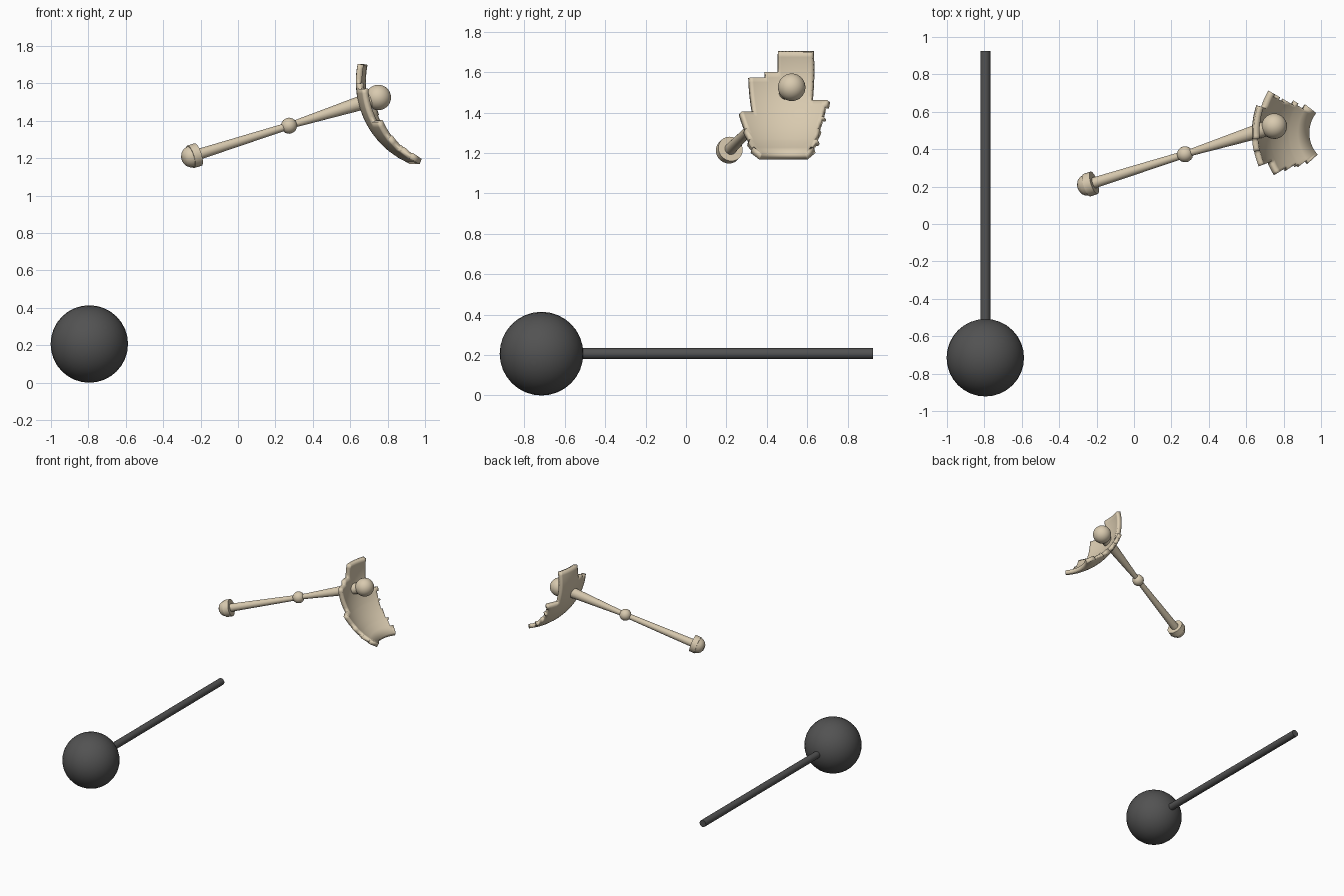
import bpy, bmesh, math
from mathutils import Vector, Matrix

if "Cube" in bpy.data.objects:
    bpy.data.objects.remove(bpy.data.objects["Cube"])


def material(name, rgb):
    m = bpy.data.materials.new(name)
    m.use_nodes = True
    m.diffuse_color = (*rgb, 1)
    m.node_tree.nodes["Principled BSDF"].inputs["Base Color"].default_value = (*rgb, 1)
    return m


tan = material("warm tan", (0.69, 0.59, 0.43))
dark = material("dark grey", (0.085, 0.085, 0.085))


def finish(name, bm, mat):
    bmesh.ops.recalc_face_normals(bm, faces=bm.faces)
    mesh = bpy.data.meshes.new(name)
    bm.to_mesh(mesh)
    bm.free()
    mesh.materials.append(mat)
    ob = bpy.data.objects.new(name, mesh)
    bpy.context.collection.objects.link(ob)
    bpy.ops.object.select_all(action="DESELECT")
    ob.select_set(True)
    bpy.context.view_layer.objects.active = ob
    bpy.ops.object.shade_smooth_by_angle(angle=math.radians(35))
    return ob


def frame(origin, direction):
    # local z runs along the direction
    turn = Vector(direction).to_track_quat("Z", "Y").to_matrix().to_4x4()
    return Matrix.Translation(origin) @ turn


def ball(name, centre, radius, direction, mat, segments=32):
    bm = bmesh.new()
    bmesh.ops.create_uvsphere(bm, u_segments=segments, v_segments=segments // 2,
                              radius=radius, matrix=frame(centre, direction))
    return finish(name, bm, mat)


def lathe(name, profile, origin, direction, mat, sides=24):
    # revolve (distance, radius) pairs around the direction
    bm = bmesh.new()
    rings = []
    for t, r in profile:
        rings.append([bm.verts.new((r * math.cos(i * math.tau / sides),
                                    r * math.sin(i * math.tau / sides), t))
                      for i in range(sides)])
    for a, b in zip(rings, rings[1:]):
        for i in range(sides):
            j = (i + 1) % sides
            bm.faces.new((a[i], a[j], b[j], b[i]))
    bm.faces.new(rings[0])
    bm.faces.new(rings[-1])
    bm.transform(frame(origin, direction))
    return finish(name, bm, mat)


# Dark ball with its long straight rod
weight = Vector((-0.795, -0.715, 0.207))
ball("dark_ball", weight, 0.207, (0, 1, 0), dark)
lathe("dark_rod", [(0, 0.027), (1.64, 0.027)], weight, (0, 1, 0), dark)

# Tan arm: knob, slim handle, middle joint, flaring neck, end ball
start = Vector((-0.245, 0.21, 1.21))
tip = Vector((0.75, 0.523, 1.525))
axis = (tip - start).normalized()
length = (tip - start).length
joint = 0.567
lathe("end_knob", [(-0.055, 0.022), (-0.045, 0.04), (-0.028, 0.053),
                   (-0.008, 0.058), (-0.008, 0.063), (0.035, 0.063)], start, axis, tan)
lathe("handle", [(0, 0.03), (joint, 0.019)], start, axis, tan)
lathe("neck", [(joint, 0.017), (length, 0.044)], start, axis, tan)
ball("middle_joint", start + axis * joint, 0.043, axis, tan, 24)
ball("tip_ball", tip, 0.068, (0, 0, 1), tan)

# Broken shell: rows of a sphere, each (top, bottom, left angle, right angle)
centre = Vector((1.11, 0.487, 1.61))
radius = 0.48
rows = [(1.705, 1.60, -4, 18), (1.60, 1.57, -12, 18), (1.57, 1.45, -22, 18),
        (1.45, 1.42, -22, 30), (1.42, 1.39, -22, 28), (1.39, 1.365, -32, 28),
        (1.365, 1.355, -32, 30), (1.355, 1.30, -32, 28), (1.30, 1.245, -34, 30),
        (1.245, 1.235, -36, 34), (1.235, 1.20, -38, 32), (1.20, 1.168, -42, 38)]
bm = bmesh.new()
points = {}


def shell_point(z, angle):
    key = (round(z, 4), angle)
    if key not in points:
        r = math.sqrt(radius ** 2 - (z - centre.z) ** 2)
        a = math.radians(angle)
        points[key] = bm.verts.new((centre.x - r * math.cos(a),
                                    centre.y + r * math.sin(a), z))
    return points[key]


for top, bottom, left, right in rows:
    steps = max(1, round((top - bottom) / 0.025))
    levels = [top + (bottom - top) * k / steps for k in range(steps + 1)]
    for hi, lo in zip(levels, levels[1:]):
        for a in range(left, right, 2):
            bm.faces.new((shell_point(hi, a), shell_point(lo, a),
                          shell_point(lo, a + 2), shell_point(hi, a + 2)))
shell = finish("broken_shell", bm, tan)
if shell.data.polygons[0].normal.x > 0:
    shell.data.flip_normals()
thick = shell.modifiers.new("thickness", "SOLIDIFY")
thick.thickness = 0.032
thick.offset = -1
